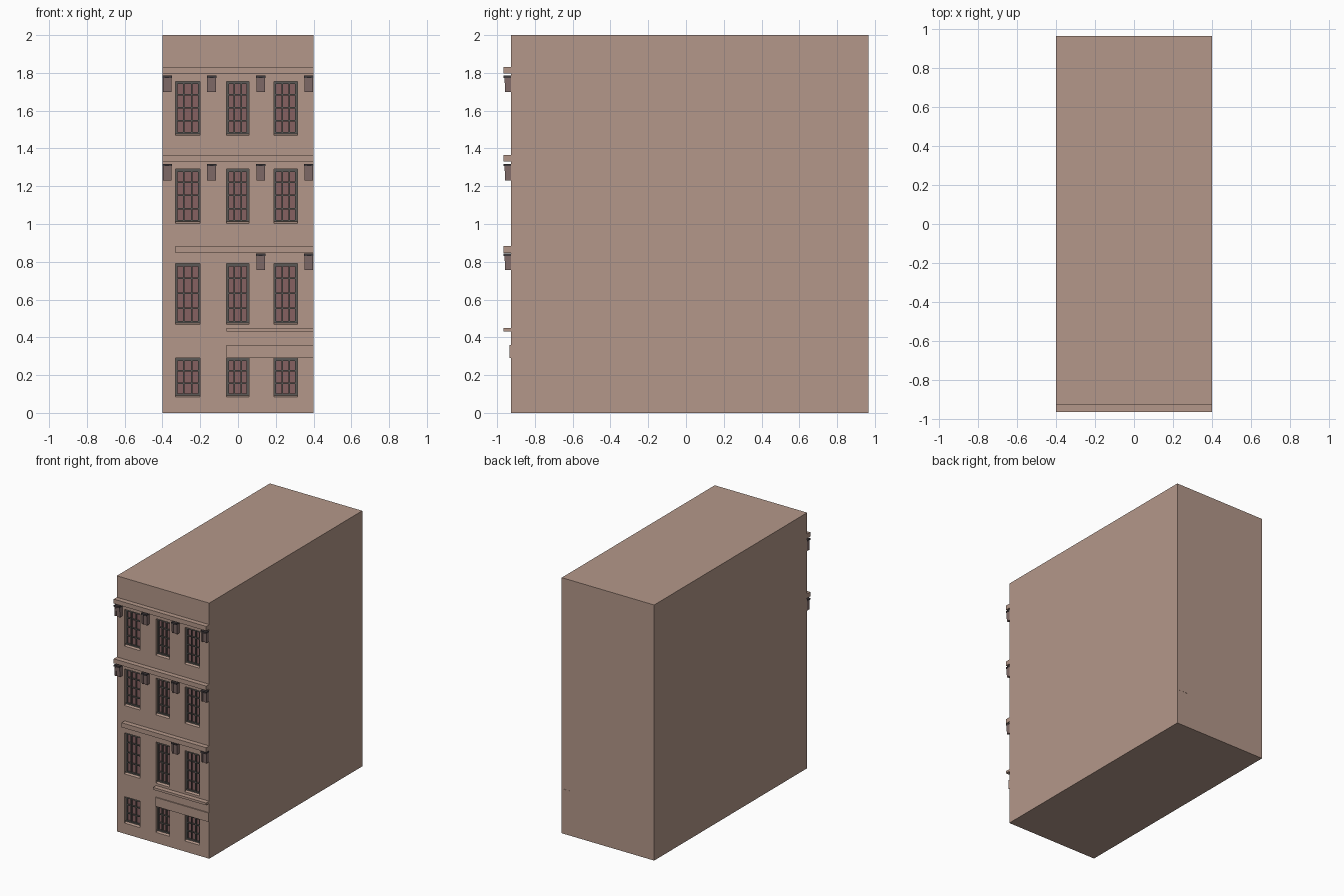
import bpy, bmesh

if "Cube" in bpy.data.objects:
    bpy.data.objects.remove(bpy.data.objects["Cube"])

FRONT, BACK = -0.927, 0.965      # wall planes
GLASS = -0.898                   # bottom of the window recesses
COLS = [(-0.332, -0.20), (-0.06, 0.057), (0.19, 0.315)]
ROWS = [(0.08, 0.29, 3), (0.465, 0.79, 4), (1.0, 1.29, 4), (1.465, 1.755, 4)]


def material(name, rgb):
    m = bpy.data.materials.new(name)
    m.diffuse_color = (*[c ** 2.2 for c in rgb], 1)
    m.use_nodes = True
    m.node_tree.nodes["Principled BSDF"].inputs["Base Color"].default_value = m.diffuse_color
    return m


WALL = material("wall_brown", (0.70, 0.59, 0.535))
BAR = material("window_frame_grey", (0.36, 0.35, 0.34))
PANE = material("glass_mauve", (0.52, 0.38, 0.38))
DARK = material("bracket_mauve", (0.50, 0.42, 0.41))
CAP = material("bracket_cap_dark", (0.26, 0.24, 0.25))


def prism(bm, profile, x0, x1):
    """Extrude a (y, z) profile along x."""
    a = [bm.verts.new((x0, y, z)) for y, z in profile]
    b = [bm.verts.new((x1, y, z)) for y, z in profile]
    n = len(profile)
    bm.faces.new(a)
    bm.faces.new(b[::-1])
    for i in range(n):
        bm.faces.new((a[i], b[i], b[(i + 1) % n], a[(i + 1) % n]))


def box(bm, x0, x1, y0, y1, z0, z1):
    prism(bm, [(y0, z0), (y1, z0), (y1, z1), (y0, z1)], x0, x1)


def finish(bm, name, mat):
    bmesh.ops.recalc_face_normals(bm, faces=bm.faces)
    me = bpy.data.meshes.new(name)
    bm.to_mesh(me)
    bm.free()
    me.materials.append(mat)
    ob = bpy.data.objects.new(name, me)
    bpy.context.collection.objects.link(ob)
    return ob


def box_part(name, mat, *dims):
    bm = bmesh.new()
    box(bm, *dims)
    return finish(bm, name, mat)


# Main block with the window openings cut into its front
body = box_part("building_body", WALL, -0.4, 0.4, FRONT, BACK, 0, 2)
bm = bmesh.new()
for z0, z1, _ in ROWS:
    for x0, x1 in COLS:
        box(bm, x0, x1, FRONT - 0.05, GLASS, z0, z1)
cutter = finish(bm, "window_cutter", WALL)
cutter.hide_render = True
mod = body.modifiers.new("openings", 'BOOLEAN')
mod.object, mod.operation, mod.solver = cutter, 'DIFFERENCE', 'EXACT'
bpy.context.view_layer.objects.active = body
bpy.ops.object.modifier_apply(modifier=mod.name)
bpy.data.objects.remove(cutter)


# Windows: pane, sloping sill, outer frame and glazing bars
def window(tag, x0, x1, z0, z1, rows):
    box_part("pane_" + tag, PANE, x0, x1, GLASS - 0.004, GLASS, z0, z1)
    bm = bmesh.new()
    prism(bm, [(FRONT, z0), (GLASS, z0), (GLASS, z0 + 0.014), (FRONT, z0 + 0.003)], x0, x1)
    finish(bm, "sill_" + tag, WALL)
    bm = bmesh.new()
    zb, y = z0 + 0.012, GLASS - 0.014
    for i in range(4):
        w = 0.012 if i in (0, 3) else 0.008
        c = x0 + 0.006 + (x1 - x0 - 0.012) * i / 3
        box(bm, c - w / 2, c + w / 2, y, GLASS, zb, z1)
    box(bm, x0, x1, y - 0.004, GLASS, z1 - 0.014, z1)
    box(bm, x0, x1, y - 0.002, GLASS, zb, zb + 0.01)
    for i in range(1, rows):
        c = zb + (z1 - zb) * i / rows
        box(bm, x0, x1, y + 0.002, GLASS, c - 0.004, c + 0.004)
    finish(bm, "frame_" + tag, BAR)


for r, (z0, z1, n) in enumerate(ROWS):
    for c, (x0, x1) in enumerate(COLS):
        window(f"{r}_{c}", x0, x1, z0, z1, n)

# Projecting ledges and the ground-floor band
box_part("top_ledge", WALL, -0.4, 0.4, -0.965, FRONT, 1.797, 1.832)
box_part("third_floor_ledge", WALL, -0.4, 0.4, -0.965, FRONT, 1.33, 1.365)
box_part("second_floor_ledge", WALL, -0.332, 0.4, -0.965, FRONT, 0.847, 0.883)
box_part("shopfront_ledge", WALL, -0.06, 0.4, -0.965, FRONT, 0.432, 0.45)
box_part("shopfront_band", WALL, -0.06, 0.4, -0.935, FRONT, 0.29, 0.36)
box_part("rear_plate", WALL, 0.31, 0.4, BACK, BACK + 0.001, 0.28, 0.35)


# Brackets under the ledges, with raised edge ribs and a dark cap
def bracket(tag, x, top):
    w, low = 0.05, top - 0.087
    bm = bmesh.new()
    prism(bm, [(FRONT, low), (-0.952, low), (-0.956, top - 0.01), (FRONT, top - 0.01)], x + 0.002, x + w - 0.002)
    for rx in (x + 0.002, x + w - 0.014):
        prism(bm, [(FRONT, low), (-0.957, low), (-0.961, top - 0.01), (FRONT, top - 0.01)], rx, rx + 0.012)
    finish(bm, "bracket_" + tag, DARK)
    box_part("bracket_cap_" + tag, CAP, x, x + w, -0.965, FRONT, top - 0.012, top)


XS = [-0.4, -0.165, 0.095, 0.35]
for top, places in ((1.785, XS), (1.318, XS), (0.843, XS[2:])):
    for i, x in enumerate(places):
        bracket(f"{int(top * 100)}_{i}", x, top)
